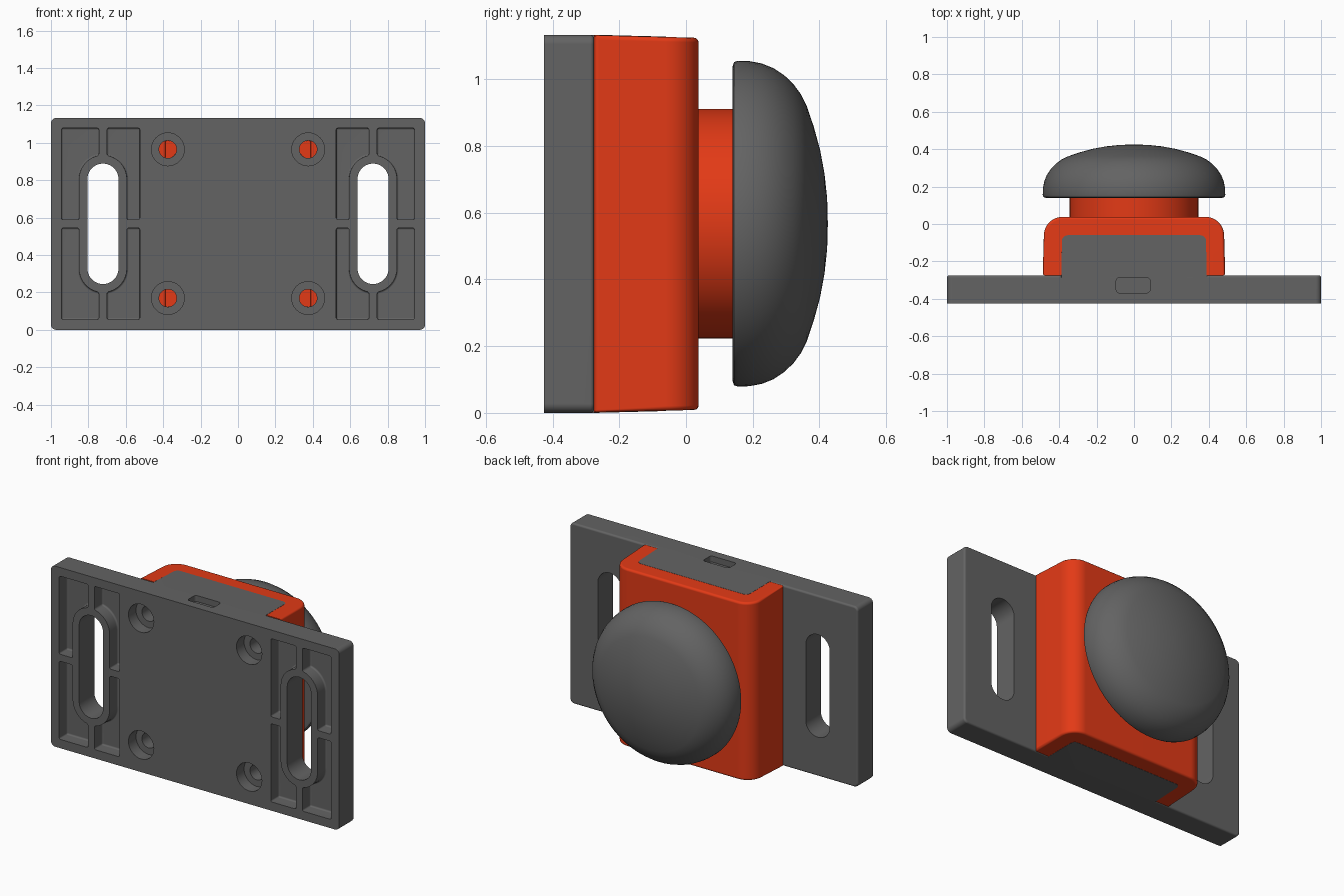
import bpy, bmesh, math

if "Cube" in bpy.data.objects:
    bpy.data.objects.remove(bpy.data.objects["Cube"])

ZC = 0.567          # centre height
FRONT, BACK = -0.425, -0.275


def material(name, rgb):
    m = bpy.data.materials.new(name)
    m.diffuse_color = (*rgb, 1)
    m.use_nodes = True
    m.node_tree.nodes["Principled BSDF"].inputs["Base Color"].default_value = m.diffuse_color
    return m


orange = material("orange", (0.77, 0.042, 0.008))
dark = material("dark_grey", (0.125, 0.125, 0.125))


def finish(bm, name, mat=None):
    bmesh.ops.recalc_face_normals(bm, faces=bm.faces)
    me = bpy.data.meshes.new(name)
    bm.to_mesh(me)
    bm.free()
    ob = bpy.data.objects.new(name, me)
    bpy.context.collection.objects.link(ob)
    me.materials.append(mat or dark)
    return ob


def smooth(ob):
    bpy.ops.object.select_all(action='DESELECT')
    ob.select_set(True)
    bpy.context.view_layer.objects.active = ob
    bpy.ops.object.shade_smooth_by_angle(angle=math.radians(32))
    # keep the large faces flat next to small fillets
    ob.modifiers.new("flat_faces", 'WEIGHTED_NORMAL').keep_sharp = True


def draft(ob):
    """Slightly taper the ends in z with distance behind the plate."""
    for v in ob.data.vertices:
        v.co.z -= math.copysign(0.026 * max(0, v.co.y - BACK), v.co.z - ZC)


def prism(name, pts, a, b, axis='y', mat=None, pick=None, width=0.012):
    """Extrude an outline along y or z from a to b; bevel edges chosen by pick."""
    bm = bmesh.new()
    place = (lambda u, v, w: (u, w, v)) if axis == 'y' else (lambda u, v, w: (u, v, w))
    lo = [bm.verts.new(place(u, v, a)) for u, v in pts]
    hi = [bm.verts.new(place(u, v, b)) for u, v in pts]
    bm.faces.new(lo)
    bm.faces.new(hi[::-1])
    n = len(pts)
    for i in range(n):
        j = (i + 1) % n
        bm.faces.new((lo[i], lo[j], hi[j], hi[i]))
    bmesh.ops.recalc_face_normals(bm, faces=bm.faces)
    if pick:
        edges = [e for e in bm.edges if e.calc_face_angle(0) > 0.6
                 and all(pick(v.co) for v in e.verts)]
        bmesh.ops.bevel(bm, geom=edges, offset=width, segments=3, profile=0.5,
                        affect='EDGES', clamp_overlap=True)
    return finish(bm, name, mat)


def lathe(name, prof, x, z, mat=None, steps=48):
    """Spin (radius, y) points round an axis parallel to y."""
    bm = bmesh.new()
    vs = [bm.verts.new((x + r, y, z)) for r, y in prof]
    es = [bm.edges.new(p) for p in zip(vs, vs[1:])]
    bmesh.ops.spin(bm, geom=vs + es, cent=(x, 0, z), axis=(0, 1, 0),
                   angle=2 * math.pi, steps=steps)
    bmesh.ops.remove_doubles(bm, verts=bm.verts, dist=1e-4)
    return finish(bm, name, mat)


def arc(cx, cz, r, a0, a1, n):
    return [(cx + r * math.cos(math.radians(a0 + (a1 - a0) * i / n)),
             cz + r * math.sin(math.radians(a0 + (a1 - a0) * i / n))) for i in range(n + 1)]


def rounded_rect(x0, x1, z0, z1, r, n=5):
    return (arc(x1 - r, z1 - r, r, 0, 90, n) + arc(x0 + r, z1 - r, r, 90, 180, n)
            + arc(x0 + r, z0 + r, r, 180, 270, n) + arc(x1 - r, z0 + r, r, 270, 360, n))


# mounting plate
plate = prism("mounting_plate", rounded_rect(-1, 1, 0, 1.133, 0.028), FRONT, BACK,
              pick=lambda c: c.y > BACK - 0.001)

# housing block moulded onto the back of the plate
block = (arc(0.355, -0.09, 0.03, 0, 90, 5) + arc(-0.355, -0.09, 0.03, 90, 180, 5)
         + [(-0.389, BACK), (-0.389, -0.32), (0.389, -0.32), (0.389, BACK)])
housing = prism("housing_block", block, 0, 1.133, axis='z')
draft(housing)

cutters = []
SR, S, RR = 0.083, 0.239, 0.128     # slot radius, half straight, rim radius
for sx in (-1, 1):
    cx = sx * 0.722
    # through slot
    slot = arc(cx, ZC + S, SR, 0, 180, 20) + arc(cx, ZC - S, SR, 180, 360, 20)
    cutters.append(prism("slot_cutter", slot, -0.6, -0.1))
    # four ribbed pockets round the slot
    a_end = math.degrees(math.acos(0.022 / RR))
    for qx, w in ((sx, 0.222), (-sx, 0.197)):
        for qz in (-1, 1):
            quarter = [(w, 0.022), (w, 0.512), (0.022, 0.512)]
            quarter += arc(0, S, RR, a_end, 0, 10) + [(RR, 0.022)]
            pts = [(cx + qx * u, ZC + qz * v) for u, v in quarter]
            cutters.append(prism("pocket_cutter", pts, -0.5, -0.345,
                                 pick=lambda c: True, width=0.01))
    # stepped screw holes
    for z in (0.17, 0.965):
        cutters.append(lathe("screw_hole_cutter",
                             [(0, -0.5), (0.088, -0.5), (0.088, -0.35), (0.047, -0.35),
                              (0.047, -0.2), (0, -0.2)], sx * 0.375, z, steps=32))
# cable port in the top edge
cutters.append(prism("port_cutter", rounded_rect(-0.095, 0.085, -0.368, -0.287, 0.016),
                     1.095, 1.3, axis='z'))

for c in [housing] + cutters:
    m = plate.modifiers.new("cut", 'BOOLEAN')
    m.operation = 'UNION' if c is housing else 'DIFFERENCE'
    m.solver, m.object = 'EXACT', c
bpy.context.view_layer.objects.active = plate
for m in list(plate.modifiers):
    bpy.ops.object.modifier_apply(modifier=m.name)
for c in [housing] + cutters:
    bpy.data.objects.remove(c)
smooth(plate)

# U-shaped cover wrapped round the housing
outer = (arc(0.382, -0.062, 0.1, 0, 90, 10) + arc(-0.382, -0.062, 0.1, 90, 180, 10))
inner = (arc(-0.355, -0.09, 0.03, 180, 90, 5) + arc(0.355, -0.09, 0.03, 90, 0, 5))
u_shape = ([(0.488, BACK)] + outer + [(-0.488, BACK), (-0.389, BACK)]
           + inner + [(0.389, BACK)])
cover = prism("cover", u_shape, 0.001, 1.132, axis='z', mat=orange, width=0.014,
              pick=lambda c: max(abs(c.x) - 0.40, c.y + 0.05) > 0)
draft(cover)
smooth(cover)

# screw inserts seen down the holes
for i, (x, z) in enumerate((x, z) for x in (-0.375, 0.375) for z in (0.17, 0.965)):
    smooth(lathe(f"screw_insert_{i + 1}", [(0, -0.265), (0.047, -0.265), (0.047, -0.2), (0, -0.2)],
                 x, z, orange, 24))

# button neck and domed cap
smooth(lathe("button_neck", [(0, 0.03), (0.344, 0.03), (0.344, 0.145), (0, 0.145)],
             0, ZC, orange, 72))
cap = [(0, 0.14), (0.472, 0.14), (0.484, 0.144), (0.488, 0.156), (0.487, 0.19),
       (0.480, 0.227), (0.466, 0.262), (0.445, 0.294), (0.418, 0.322), (0.387, 0.345),
       (0.352, 0.362), (0.29, 0.383), (0.22, 0.402), (0.15, 0.415), (0.075, 0.423), (0, 0.425)]
smooth(lathe("button_cap", cap, 0, ZC, steps=80))
